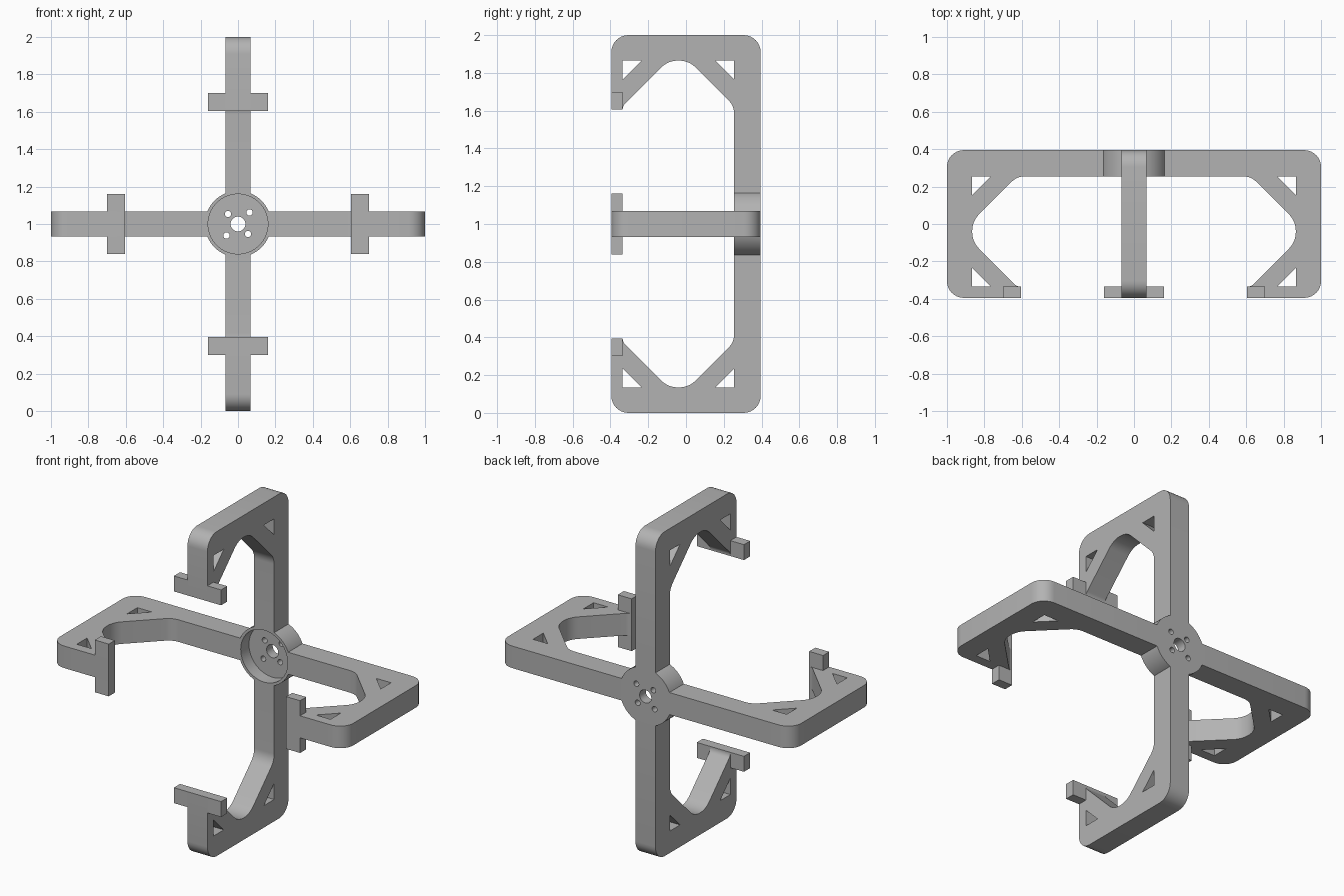
import bpy
import bmesh
from math import cos, sin, tan, pi, radians
from mathutils import Matrix, Vector

cube = bpy.data.objects.get("Cube")
if cube:
    bpy.data.objects.remove(cube, do_unlink=True)

grey = bpy.data.materials.new("plain grey")
grey.use_nodes = True
color = (0.45, 0.45, 0.45, 1)
grey.diffuse_color = color
grey.node_tree.nodes["Principled BSDF"].inputs["Base Color"].default_value = color

HALF = 0.068       # half thickness of an arm
BACK = 0.395       # back face of the frame
INNER = 0.255      # inner face of the back bar
HUB_R, CUP_R = 0.177, 0.16
CENTRE = Matrix.Translation((0, 0, 1))


def circle(x, y, r, n):
    return [(x + r * cos(2 * pi * i / n), y + r * sin(2 * pi * i / n)) for i in range(n)]


def rounded(corners, steps=8):
    """Outline from (x, y, radius) corners, with a true arc at each rounded one."""
    out = []
    for i, (x, y, r) in enumerate(corners):
        p = Vector((x, y))
        if r == 0:
            out.append((x, y))
            continue
        a = (Vector(corners[i - 1][:2]) - p).normalized()
        b = (Vector(corners[(i + 1) % len(corners)][:2]) - p).normalized()
        half = a.angle(b) / 2
        mid = (a + b).normalized() * (r / sin(half))
        start = a * (r / tan(half)) - mid
        turn = start.angle_signed(b * (r / tan(half)) - mid)
        for k in range(steps + 1):
            q = p + mid + Matrix.Rotation(-turn * k / steps, 2) @ start
            out.append(tuple(q))
    return out


def plate(name, outlines, half):
    """Solid plate from an outer outline and hole outlines."""
    curve = bpy.data.curves.new(name, "CURVE")
    curve.dimensions = "2D"
    curve.fill_mode = "BOTH"
    curve.extrude = half
    for pts in outlines:
        spline = curve.splines.new("POLY")
        spline.points.add(len(pts) - 1)
        for point, (x, y) in zip(spline.points, pts):
            point.co = (x, y, 0, 1)
        spline.use_cyclic_u = True
    temp = bpy.data.objects.new(name, curve)
    bpy.context.collection.objects.link(temp)
    bpy.context.view_layer.update()
    graph = bpy.context.evaluated_depsgraph_get()
    mesh = bpy.data.meshes.new_from_object(temp.evaluated_get(graph))
    bpy.data.objects.remove(temp, do_unlink=True)
    bm = bmesh.new()
    bm.from_mesh(mesh)
    bmesh.ops.remove_doubles(bm, verts=bm.verts, dist=0.0001)
    bmesh.ops.recalc_face_normals(bm, faces=bm.faces)
    bm.to_mesh(mesh)
    bm.free()
    return mesh


def add(name, mesh, matrix):
    obj = bpy.data.objects.new(name, mesh)
    bpy.context.collection.objects.link(obj)
    obj.matrix_world = matrix
    mesh.materials.clear()
    mesh.materials.append(grey)
    return obj


def shade(obj):
    bpy.ops.object.select_all(action="DESELECT")
    obj.select_set(True)
    bpy.context.view_layer.objects.active = obj
    bpy.ops.object.shade_smooth_by_angle(angle=radians(30))


# Bracket arm: C-shaped profile with braced corners and triangular cutouts
ROOT, TIP, LIP = 0.162, 0.605, -0.335
arm_outline = rounded([
    (ROOT, BACK, 0), (1, BACK, 0.09), (1, -BACK, 0.09), (TIP, -BACK, 0),
    (TIP, LIP, 0), (0.625, LIP, 0.04), (0.865, -0.095, 0.125),
    (0.865, 0.015, 0.125), (0.625, INNER, 0.1), (ROOT, INNER, 0)])
gussets = [[(0.865, y), (0.765, y), (0.865, y + d)]
           for y, d in ((INNER, -0.1), (LIP, 0.1))]
arm_mesh = plate("arm", [arm_outline] + gussets, HALF)


# Crossbar ears on both sides of each arm tip
def ear_mesh(side):
    mesh = bpy.data.meshes.new("tip_ear")
    bm = bmesh.new()
    size = Vector((0.095, BACK + LIP, 0.161 - HALF))
    middle = Vector((TIP + size.x / 2, (LIP - BACK) / 2, side * (HALF + size.z / 2)))
    bmesh.ops.create_cube(bm, size=1, matrix=Matrix.LocRotScale(middle, None, size))
    bm.to_mesh(mesh)
    bm.free()
    return mesh


for i, where in enumerate(("left", "lower", "right", "upper")):
    place = CENTRE @ Matrix.Rotation(i * pi / 2, 4, "Y")
    shade(add(where + "_arm", arm_mesh.copy(), place))
    for side, label in ((-1, "a"), (1, "b")):
        add(f"{where}_tip_ear_{label}", ear_mesh(side), place)

# Hub: drilled disc with a round recess in the front
upright = Matrix.Rotation(pi / 2, 4, "X")
holes = [circle(0, 0, 0.04, 32)]
for sx, sz, d in ((-1, 1, 0.053), (1, -1, 0.053), (1, 1, 0.062), (-1, -1, 0.062)):
    holes.append(circle(sx * d, sz * d, 0.017, 16))
hub_place = CENTRE @ Matrix.Translation((0, (BACK + INNER) / 2, 0)) @ upright
hub = add("hub", plate("hub", [circle(0, 0, HUB_R, 64)] + holes, (BACK - INNER) / 2), hub_place)
cutter = add("hub_recess_cutter", plate("recess", [circle(0, 0, CUP_R, 64)], 0.1),
             CENTRE @ Matrix.Translation((0, 0.235, 0)) @ upright)
cutter.hide_render = True
cut = hub.modifiers.new("recess", "BOOLEAN")
cut.object = cutter
cut.solver = "EXACT"
bpy.context.view_layer.objects.active = hub
bpy.ops.object.modifier_apply(modifier=cut.name)
bpy.data.objects.remove(cutter, do_unlink=True)
shade(hub)
